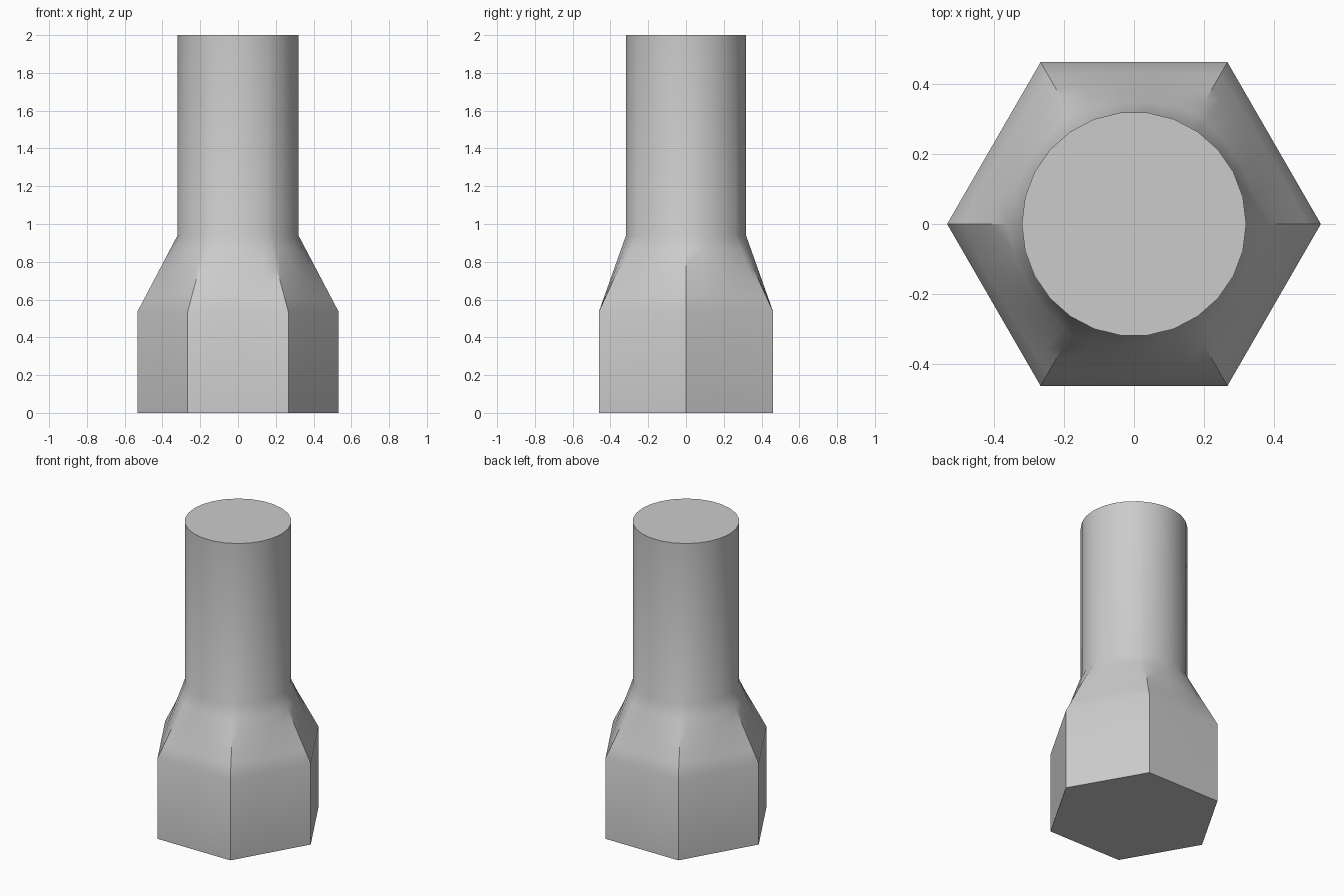
import bpy
import bmesh
from math import cos, sin, pi, tau, radians

cube = bpy.data.objects.get("Cube")
if cube:
    bpy.data.objects.remove(cube)

HEX_R, BARREL_R = 0.533, 0.32
HEX_TOP, NECK_TOP, TOP = 0.535, 0.94, 2.0
BARREL_SIDES, NECK_ROWS = 26, 5


def polygon_radius(angle, sides, radius):
    """Distance from centre to the outline of a regular polygon."""
    step = tau / sides
    return radius * cos(step / 2) / cos(angle % step - step / 2)


# Columns run through every barrel edge and every hexagon corner
columns = sorted({round(tau * i / n, 6) for n in (6, BARREL_SIDES) for i in range(n)})

# Each ring is a height and a blend from hexagon to round barrel
rings = [(0.0, 0.0)]
for i in range(NECK_ROWS + 1):
    t = i / NECK_ROWS
    rings.append((HEX_TOP + t * (NECK_TOP - HEX_TOP), t))
rings.append((TOP, 1.0))

# Hexagonal base, lofted neck and barrel as one continuous skin
bm = bmesh.new()
loops = []
for z, t in rings:
    loop = []
    for a in columns:
        r = (1 - t) * polygon_radius(a, 6, HEX_R) + t * polygon_radius(a, BARREL_SIDES, BARREL_R)
        loop.append(bm.verts.new((r * cos(a), r * sin(a), z)))
    loops.append(loop)
count = len(columns)
for low, high in zip(loops, loops[1:]):
    for i in range(count):
        j = (i + 1) % count
        bm.faces.new((low[i], low[j], high[j], high[i]))

# End caps
bm.faces.new(loops[0][::-1])
bm.faces.new(loops[-1])
bm.normal_update()

mesh = bpy.data.meshes.new("hex_to_round_body")
bm.to_mesh(mesh)
bm.free()
body = bpy.data.objects.new("hex_to_round_body", mesh)
bpy.context.collection.objects.link(body)

# Plain grey finish
grey = bpy.data.materials.new("plain_grey")
grey.use_nodes = True
colour = (0.6, 0.6, 0.6, 1.0)
grey.diffuse_color = colour
grey.node_tree.nodes["Principled BSDF"].inputs["Base Color"].default_value = colour
mesh.materials.append(grey)

# Smooth barrel and neck, crisp hexagon corners
bpy.ops.object.select_all(action='DESELECT')
body.select_set(True)
bpy.context.view_layer.objects.active = body
bpy.ops.object.shade_smooth_by_angle(angle=radians(30))
